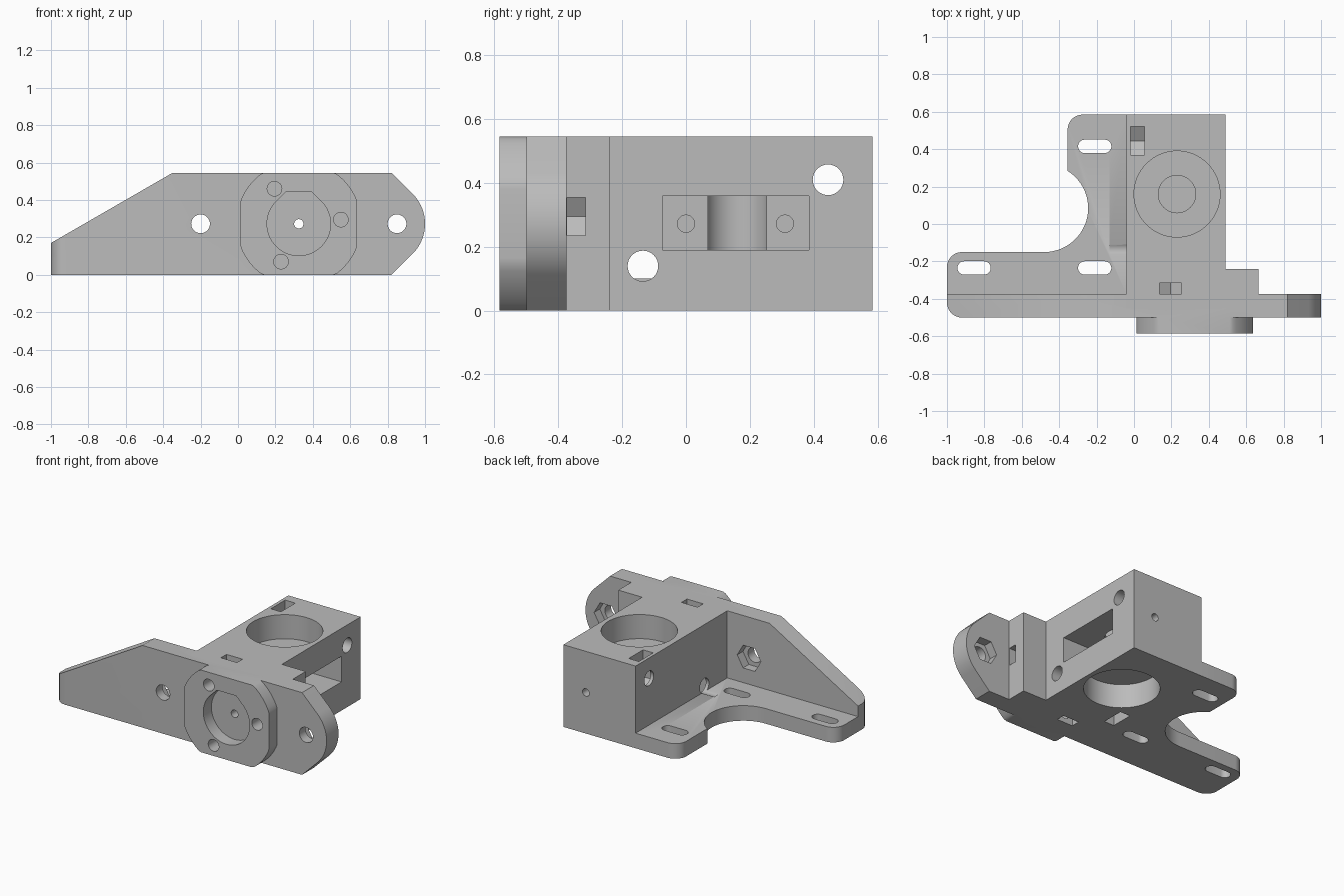
import bpy
import bmesh
from math import sin, cos, radians, sqrt

if "Cube" in bpy.data.objects:
    bpy.data.objects.remove(bpy.data.objects["Cube"], do_unlink=True)

grey = bpy.data.materials.new("plain grey")
grey.use_nodes = True
grey.diffuse_color = (0.5, 0.5, 0.5, 1)
grey.node_tree.nodes["Principled BSDF"].inputs["Base Color"].default_value = (0.5, 0.5, 0.5, 1)

H = 0.545        # body height
MID = H / 2      # height of the main axis


def place(axis, a, b, t):
    return {"x": (t, a, b), "y": (a, t, b), "z": (a, b, t)}[axis]


def prism(name, axis, pts, lo, hi, rounded=(), radius=0.08):
    """Extrude a flat outline along an axis; round the listed upright corners."""
    bm = bmesh.new()
    face = bm.faces.new([bm.verts.new(place(axis, a, b, lo)) for a, b in pts])
    moved = bmesh.ops.extrude_face_region(bm, geom=[face])["geom"]
    offset = place(axis, 0, 0, hi - lo)
    bmesh.ops.translate(bm, vec=offset, verts=[v for v in moved if isinstance(v, bmesh.types.BMVert)])
    edges = [e for e in bm.edges if any(
        all(abs(v.co.x - x) < 1e-4 and abs(v.co.y - y) < 1e-4 for v in e.verts) for x, y in rounded)]
    if edges:
        bmesh.ops.bevel(bm, geom=edges, offset=radius, segments=8, profile=0.5, affect="EDGES")
    bmesh.ops.recalc_face_normals(bm, faces=bm.faces[:])
    mesh = bpy.data.meshes.new(name)
    bm.to_mesh(mesh)
    bm.free()
    mesh.materials.append(grey)
    obj = bpy.data.objects.new(name, mesh)
    bpy.context.collection.objects.link(obj)
    return obj


def arc(cx, cy, r, start, end, n=24):
    angles = [radians(start + (end - start) * i / n) for i in range(n + 1)]
    return [(cx + r * cos(t), cy + r * sin(t)) for t in angles]


def circle(cx, cy, r, n=48):
    return arc(cx, cy, r, 0, 360, n)[:-1]


def rect(a0, b0, a1, b1):
    return [(a0, b0), (a1, b0), (a1, b1), (a0, b1)]


def nut_slot(a, b, width, end, sideways=False):
    """Outline of a nut pocket with a pointed end, open towards 'end'."""
    along, across = (a, b) if sideways else (b, a)
    s = 1 if end > along else -1
    r = width / sqrt(3)
    shape = [(0, along - s * r), (width / 2, along - s * r / 2), (width / 2, end),
             (-width / 2, end), (-width / 2, along - s * r / 2)]
    return [(v, across + u) if sideways else (across + u, v) for u, v in shape]


def combine(target, tool, operation):
    mod = target.modifiers.new("join", "BOOLEAN")
    mod.operation = operation
    mod.solver = "EXACT"
    mod.object = tool
    bpy.context.view_layer.objects.active = target
    bpy.ops.object.modifier_apply(modifier=mod.name)
    bpy.data.objects.remove(tool, do_unlink=True)


# Foot plate with a scooped inner corner
foot = ([(-1, -0.5), (0.2, -0.5), (0.2, 0.585), (-0.355, 0.585)]
        + arc(-0.48, 0.085, 0.235, 58, -90) + [(-1, -0.15)])
body = prism("mounting_bracket", "z", foot, 0, 0.1,
             [(-1, -0.5), (-1, -0.15), (-0.355, 0.585)])

# Front plate: sloped on one side, rounded ear on the other
front = [(-1, 0), (0.82, 0)] + arc(0.773, MID, 0.227, -45, 45) + [(0.82, H), (-0.35, H), (-1, 0.17)]
combine(body, prism("front_plate", "y", front, -0.5, -0.375, [(-1, -0.5)]), "UNION")

# Main block and side step
block = [(-0.04, -0.45), (0.665, -0.45), (0.665, -0.24), (0.49, -0.24), (0.49, 0.585), (-0.04, 0.585)]
combine(body, prism("main_block", "z", block, 0, H), "UNION")

# Round boss trimmed flat on four sides
trim = 0.312
boss = [(min(max(x, 0.325 - trim), 0.325 + trim), min(max(z, 0), H))
        for x, z in circle(0.325, MID, 0.335, 96)]
outline = [p for i, p in enumerate(boss) if not (
    p[0] == boss[i - 1][0] == boss[(i + 1) % len(boss)][0]
    or p[1] == boss[i - 1][1] == boss[(i + 1) % len(boss)][1])]
combine(body, prism("boss", "y", outline, -0.585, -0.45), "UNION")


def cut(axis, pts, lo, hi):
    combine(body, prism("cutter", axis, pts, lo, hi), "DIFFERENCE")


# Slotted holes in the foot
for x, y in [(-0.855, -0.235), (-0.21, -0.235), (-0.21, 0.415)]:
    cut("z", arc(x + 0.053, y, 0.036, -90, 90, 12) + arc(x - 0.053, y, 0.036, 90, 270, 12), -0.1, 0.2)

# Bolt holes with hexagonal recesses in the front plate
for x in (-0.2, 0.85):
    cut("y", circle(x, MID, 0.05), -0.7, -0.3)
    cut("y", circle(x, MID, 0.087, 6), -0.435, -0.3)

# Boss recess with a flattened roof, and the axle hole
flat = 0.17 * (sqrt(2) - 1)
cut("y", arc(0.325, MID, 0.17, 135, 405, 48) + [(0.325 + flat, MID + 0.17), (0.325 - flat, MID + 0.17)],
    -0.7, -0.5)
cut("y", circle(0.325, MID, 0.025, 24), -0.7, 0.7)

# Three boss screws and their nut slots
for x, z, end, sideways in [(0.195, 0.46, 0.7, False), (0.55, 0.295, 0.8, True), (0.23, 0.07, -0.2, False)]:
    cut("y", circle(x, z, 0.039, 32), -0.7, -0.28)
    cut("y", nut_slot(x, z, 0.118, end, sideways), -0.373, -0.315)

# Upper and lower bearing seats, shaft hole and side pocket
cut("z", circle(0.23, 0.16, 0.23, 64), 0.385, 0.7)
cut("z", circle(0.23, 0.16, 0.23, 64), -0.1, 0.16)
cut("x", rect(-0.073, 0.19, 0.385, 0.36), 0.27, 0.7)
cut("z", circle(0.23, 0.16, 0.1), 0.185, 0.45)
for y in (0, 0.31):
    cut("x", circle(y, MID, 0.027, 24), 0.12, 0.3)

# Cross bolts through the block and their nut slots
for y, z, start, end in [(0.445, 0.41, -0.2, 0.7), (-0.135, 0.14, -0.13, -0.2)]:
    cut("x", circle(y, z, 0.048, 32), start, 0.8)
    cut("x", nut_slot(y, z, 0.15, end), -0.018, 0.056)

# Smooth the round walls and keep the crisp edges
bpy.ops.object.select_all(action="DESELECT")
body.select_set(True)
bpy.context.view_layer.objects.active = body
bpy.ops.object.shade_smooth_by_angle(angle=radians(30))
